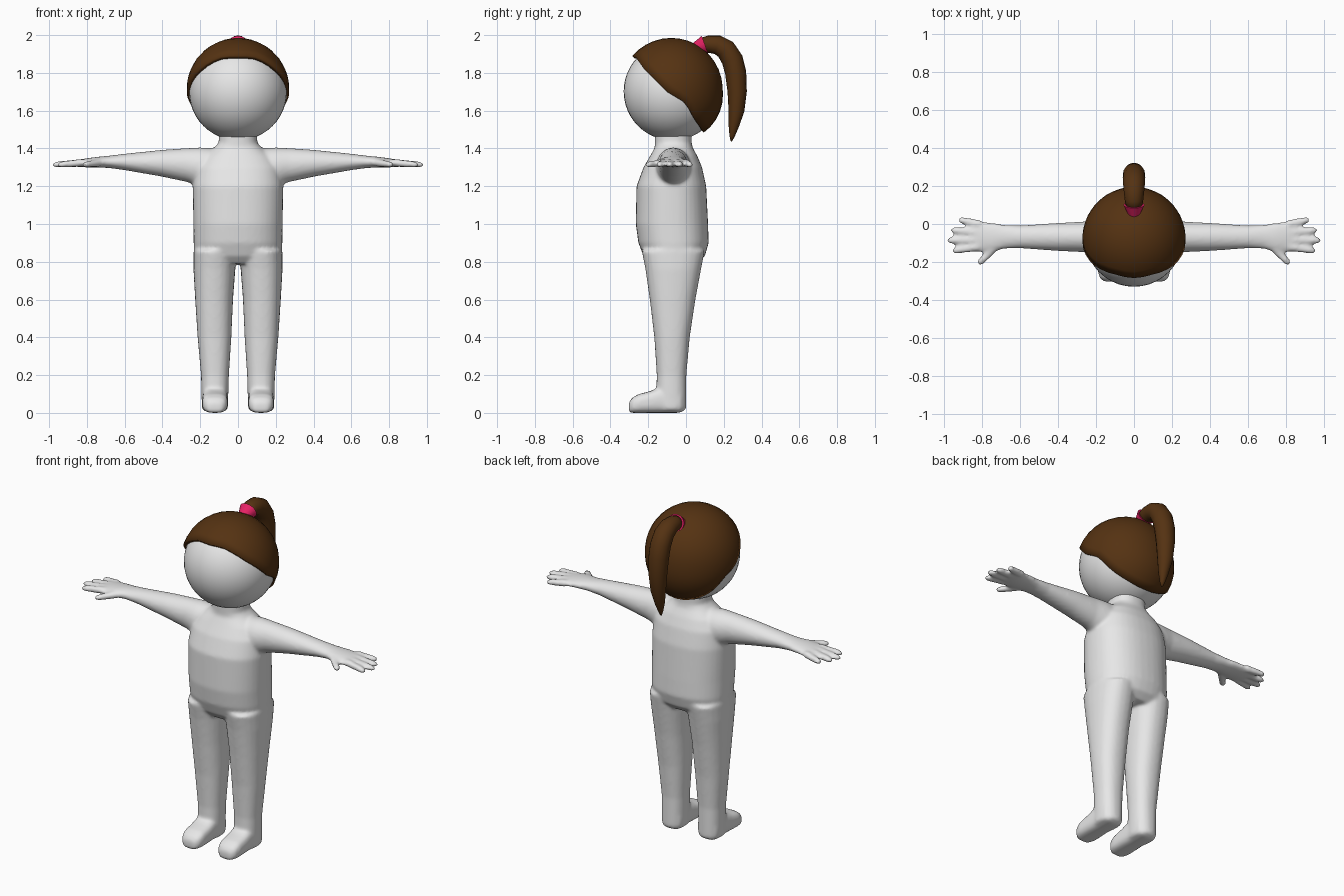
import bpy, bmesh, math
from mathutils import Vector as V

old = bpy.data.objects.get("Cube")
if old:
    bpy.data.objects.remove(old, do_unlink=True)


def material(name, rgb):
    m = bpy.data.materials.new(name)
    m.use_nodes = True
    m.diffuse_color = (*rgb, 1)
    m.node_tree.nodes["Principled BSDF"].inputs["Base Color"].default_value = (*rgb, 1)
    return m


SKIN = material("pale grey", (0.8, 0.8, 0.8))
BROWN = material("dark brown", (0.09, 0.032, 0.006))
PINK = material("hot pink", (0.8, 0.016, 0.13))


def finish(bm, name, mat):
    bmesh.ops.recalc_face_normals(bm, faces=bm.faces)
    for f in bm.faces:
        f.smooth = True
    mesh = bpy.data.meshes.new(name)
    bm.to_mesh(mesh)
    bm.free()
    mesh.materials.append(mat)
    ob = bpy.data.objects.new(name, mesh)
    bpy.context.collection.objects.link(ob)
    return ob


def loft(bm, rings, side, axis=None, power=2, n=24):
    """Skin rings of (centre, half width, half depth) along a path."""
    centres = [V(r[0]) for r in rings]
    loops = []
    for i, (c, a, b) in enumerate(rings):
        t = V(axis) if axis else centres[min(i + 1, len(rings) - 1)] - centres[max(i - 1, 0)]
        u = V(side)
        w = t.normalized().cross(u).normalized()
        loop = []
        for k in range(n):
            ang = math.tau * k / n
            co, si = math.cos(ang), math.sin(ang)
            x = math.copysign(abs(co) ** (2 / power), co) * a
            y = math.copysign(abs(si) ** (2 / power), si) * b
            loop.append(bm.verts.new(centres[i] + u * x + w * y))
        loops.append(loop)
    for p, q in zip(loops, loops[1:]):
        for k in range(n):
            j = (k + 1) % n
            bm.faces.new((p[k], p[j], q[j], q[k]))
    bm.faces.new(loops[0])
    bm.faces.new(loops[-1])


# Torso and neck: height, half width, front y, back y
body = bmesh.new()
torso = [(0.79, 0.20, -0.19, 0.06), (0.83, 0.23, -0.225, 0.1), (0.9, 0.235, -0.252, 0.12),
         (1.0, 0.236, -0.266, 0.117), (1.2, 0.24, -0.262, 0.107), (1.3, 0.225, -0.225, 0.085),
         (1.36, 0.185, -0.19, 0.06), (1.405, 0.125, -0.165, 0.035), (1.43, 0.102, -0.165, 0.03),
         (1.5, 0.1, -0.165, 0.03)]
loft(body, [((0, (f + b) / 2, z), w, (b - f) / 2) for z, w, f, b in torso],
     (1, 0, 0), (0, 0, 1), 2.3, 40)

# Leg: height, inner x, outer x, front y, back y
leg = [(0.01, 0.06, 0.186, -0.15, -0.005), (0.03, 0.053, 0.192, -0.16, 0.002),
       (0.2, 0.048, 0.196, -0.155, 0.002), (0.4, 0.035, 0.214, -0.168, 0.02),
       (0.6, 0.026, 0.227, -0.192, 0.05), (0.76, 0.014, 0.236, -0.215, 0.08),
       (0.86, 0.01, 0.235, -0.235, 0.1)]
# Foot: y, half width, height
foot = [(-0.03, 0.066, 0.12), (-0.14, 0.067, 0.135), (-0.19, 0.068, 0.115),
        (-0.25, 0.068, 0.1), (-0.285, 0.058, 0.08), (-0.303, 0.035, 0.055)]
# Arm: x, front y, back y, bottom z, top z
arm = [(0.1, -0.16, 0.03, 1.2, 1.4), (0.2, -0.16, 0.025, 1.195, 1.405),
       (0.27, -0.148, 0.012, 1.222, 1.402), (0.4, -0.142, 0.006, 1.25, 1.393),
       (0.6, -0.128, -0.008, 1.285, 1.372), (0.68, -0.13, -0.004, 1.296, 1.362),
       (0.75, -0.15, 0.008, 1.3, 1.355), (0.82, -0.148, 0.015, 1.3, 1.345),
       (0.86, -0.135, 0.01, 1.303, 1.337)]
# Finger: base x, base y, tip x, tip y
fingers = [(0.81, -0.002, 0.925, 0.023), (0.82, -0.045, 0.965, -0.032),
           (0.82, -0.085, 0.985, -0.086), (0.82, -0.12, 0.957, -0.142),
           (0.73, -0.12, 0.82, -0.212)]

for s in (1, -1):
    loft(body, [((s * (i + o) / 2, (f + b) / 2, z), (o - i) / 2, (b - f) / 2)
                for z, i, o, f, b in leg], (1, 0, 0), (0, 0, 1), 2.3)
    loft(body, [((s * 0.122, y, h / 2), w, h / 2) for y, w, h in foot],
         (1, 0, 0), (0, -1, 0), 3)
    loft(body, [((s * x, (f + b) / 2, (lo + hi) / 2), (b - f) / 2, (hi - lo) / 2)
                for x, f, b, lo, hi in arm], (0, 1, 0), (s, 0, 0))
    for x0, y0, x1, y1 in fingers:
        rings = []
        for t, r in ((0, 0.023), (0.5, 0.021), (0.85, 0.019), (0.96, 0.013), (1, 0.006)):
            rings.append(((s * (x0 + (x1 - x0) * t), y0 + (y1 - y0) * t, 1.325 - 0.012 * t),
                          r * 0.9, r))
        loft(body, rings, (0, 0, 1), n=12)

body_ob = finish(body, "body", SKIN)
fuse = body_ob.modifiers.new("fuse", "REMESH")
fuse.mode = "VOXEL"
fuse.voxel_size = 0.009
fuse.use_smooth_shade = True
soften = body_ob.modifiers.new("soften", "SMOOTH")
soften.factor = 0.5
soften.iterations = 9

# Head
head = bmesh.new()
bmesh.ops.create_uvsphere(head, u_segments=40, v_segments=24, radius=0.259)
bmesh.ops.translate(head, verts=head.verts, vec=(0, -0.071, 1.702))
finish(head, "head", SKIN)

# Hair cap, grown from the crown until it meets the hairline (y, z)
HAIRLINE = [(-0.4, 1.9), (-0.27, 1.89), (-0.22, 1.82), (-0.1, 1.7), (0, 1.64),
            (0.05, 1.55), (0.1, 1.475), (0.3, 1.4)]


def hairline(y):
    for (y0, z0), (y1, z1) in zip(HAIRLINE, HAIRLINE[1:]):
        if y <= y1:
            return z0 + (z1 - z0) * (y - y0) / (y1 - y0)
    return HAIRLINE[-1][1]


pole = V((0, 0.75, 0.66)).normalized()
right = V((1, 0, 0))
up = pole.cross(right)


def scalp(theta, phi):
    d = pole * math.cos(theta) + (right * math.cos(phi) + up * math.sin(phi)) * math.sin(theta)
    r = 0.272 + 0.015 * max(0, -d.z) * max(0, d.y) * 2
    return V((0, -0.078, 1.713)) + d * r


hair = bmesh.new()
crown = hair.verts.new(scalp(0, 0))
columns = []
for k in range(36):
    phi = math.tau * k / 36
    theta = 0.5
    while theta < 2.5:
        p = scalp(theta, phi)
        if p.z < hairline(p.y):
            break
        theta += 0.005
    columns.append([hair.verts.new(scalp(theta * j / 10, phi)) for j in range(1, 11)])
for k, a in enumerate(columns):
    b = columns[(k + 1) % len(columns)]
    hair.faces.new((crown, a[0], b[0]))
    for j in range(9):
        hair.faces.new((a[j], a[j + 1], b[j + 1], b[j]))
hair_ob = finish(hair, "hair_cap", BROWN)
rim = hair_ob.modifiers.new("rim", "SOLIDIFY")
rim.thickness = 0.02
rim.offset = -1

# Ponytail: y, z, radius
tail = bmesh.new()
path = [(0.08, 1.945, 0.038), (0.12, 1.952, 0.046), (0.165, 1.949, 0.051), (0.21, 1.925, 0.055),
        (0.245, 1.87, 0.057), (0.263, 1.8, 0.056), (0.271, 1.7, 0.051), (0.267, 1.6, 0.042),
        (0.253, 1.52, 0.028), (0.244, 1.465, 0.014), (0.24, 1.438, 0.004)]
loft(tail, [((0, y, z), r * 1.04, r) for y, z, r in path], (1, 0, 0), n=16)
finish(tail, "ponytail", BROWN)

# Flared hair tie
tie = bmesh.new()
loft(tie, [((0, 0.03, 1.925), 0.022, 0.022), ((0, 0.1, 1.95), 0.055, 0.049)], (1, 0, 0), n=16)
tie_ob = finish(tie, "hair_tie", PINK)

# Keep the rims crisp
bpy.ops.object.select_all(action="DESELECT")
for ob in (hair_ob, tie_ob):
    ob.select_set(True)
bpy.context.view_layer.objects.active = hair_ob
bpy.ops.object.shade_smooth_by_angle(angle=math.radians(40))
